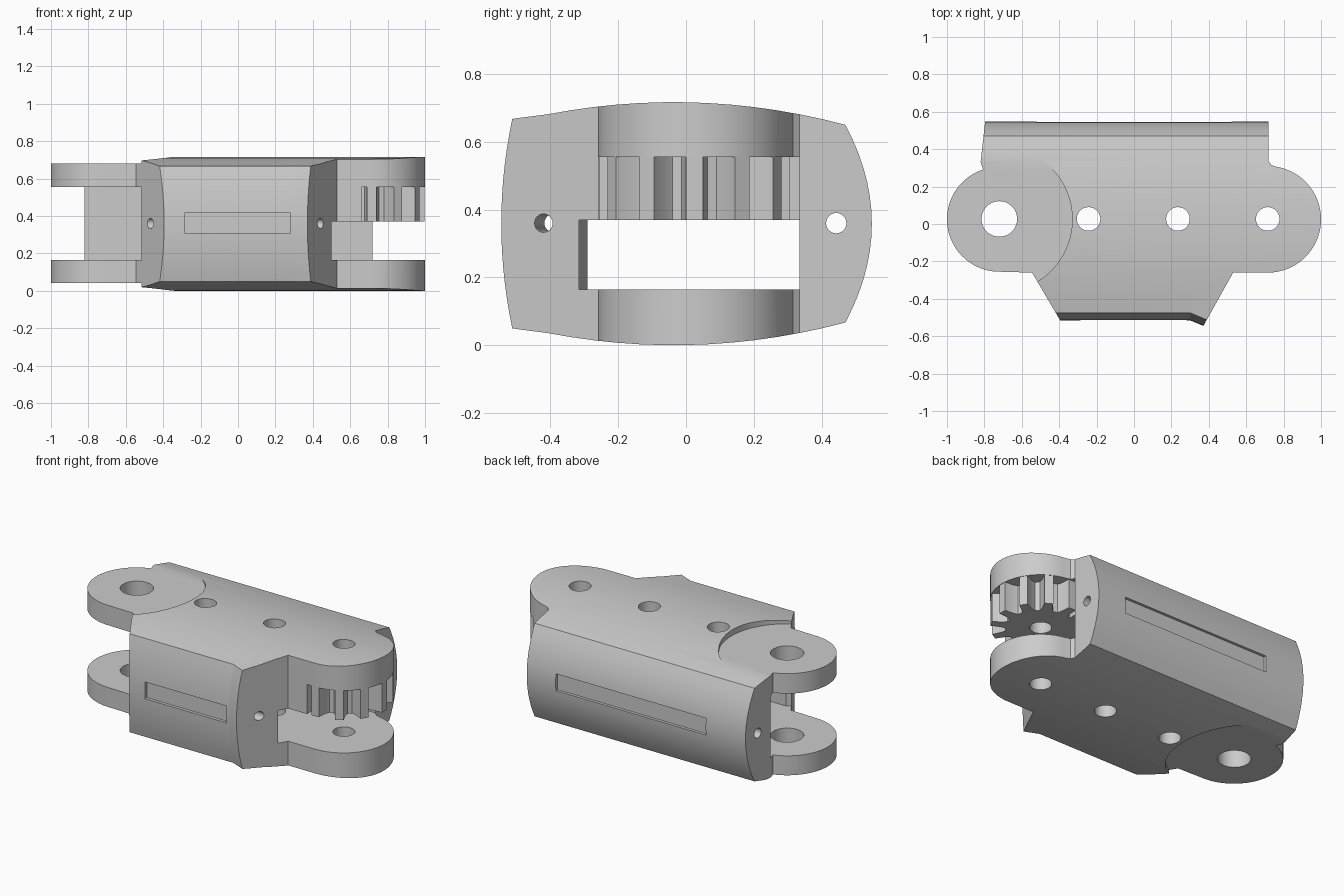
import bpy, bmesh
from math import sin, cos, pi, radians
from mathutils import Vector

cube = bpy.data.objects.get("Cube")
if cube:
    bpy.data.objects.remove(cube, do_unlink=True)

grey = bpy.data.materials.new("plain_grey")
grey.use_nodes = True
grey.diffuse_color = (0.6, 0.6, 0.6, 1)
grey.node_tree.nodes["Principled BSDF"].inputs["Base Color"].default_value = (0.6, 0.6, 0.6, 1)

HEIGHT = 0.717
LEFT = (-0.72, 0.025)
RIGHT = (0.715, 0.025)


def finish(name, bm):
    bmesh.ops.recalc_face_normals(bm, faces=bm.faces)
    mesh = bpy.data.meshes.new(name)
    bm.to_mesh(mesh)
    bm.free()
    mesh.materials.append(grey)
    ob = bpy.data.objects.new(name, mesh)
    bpy.context.collection.objects.link(ob)
    return ob


def loft(name, rings):
    """Solid through matching closed rings of 3D points."""
    bm = bmesh.new()
    rows = [[bm.verts.new(p) for p in ring] for ring in rings]
    n = len(rows[0])
    for a, b in zip(rows, rows[1:]):
        for i in range(n):
            j = (i + 1) % n
            bm.faces.new((a[i], a[j], b[j], b[i]))
    bm.faces.new(rows[0])
    bm.faces.new(rows[-1])
    return finish(name, bm)


def prism(name, pts, z0, z1):
    return loft(name, [[(x, y, z) for x, y in pts] for z in (z0, z1)])


def box(name, x0, x1, y0, y1, z0, z1):
    return prism(name, [(x0, y0), (x1, y0), (x1, y1), (x0, y1)], z0, z1)


def rod(name, p0, p1, r, n=48):
    p0, p1 = Vector(p0), Vector(p1)
    turn = (p1 - p0).to_track_quat('Z', 'Y')
    circle = [turn @ Vector((r * cos(2 * pi * i / n), r * sin(2 * pi * i / n), 0)) for i in range(n)]
    return loft(name, [[p + c for c in circle] for p in (p0, p1)])


def arc(centre, r, a0, a1, n=40):
    steps = [radians(a0 + (a1 - a0) * i / n) for i in range(n + 1)]
    return [(centre[0] + r * cos(a), centre[1] + r * sin(a)) for a in steps]


def bulge(p, q, sag, n=14):
    """Shallow curve from p up to, but not including, q, swelling to the right of travel."""
    p, q = Vector(p), Vector(q)
    d = (q - p).normalized()
    out = Vector((d.y, -d.x))
    return [p.lerp(q, i / n) + out * sag * 4 * (i / n) * (1 - i / n) for i in range(n)]


def combine(ob, other, operation='DIFFERENCE'):
    other.hide_render = True
    mod = ob.modifiers.new("combine", 'BOOLEAN')
    mod.object, mod.operation, mod.solver = other, operation, 'EXACT'
    bpy.context.view_layer.update()
    graph = bpy.context.evaluated_depsgraph_get()
    mesh = bpy.data.meshes.new_from_object(ob.evaluated_get(graph))
    ob.modifiers.clear()
    ob.data = mesh
    bpy.data.objects.remove(other, do_unlink=True)


# Barrel-shaped cross-section, with the front flaring out near the right end
back_top, front_top = (0.47, 0.65), (-0.475, 0.667)
back_low, front_low = (0.47, HEIGHT - 0.65), (-0.475, HEIGHT - 0.667)
section = (bulge(back_top, front_top, 0.058) + bulge(front_top, front_low, 0.04)
           + bulge(front_low, back_low, 0.058) + bulge(back_low, back_top, 0.078))
rings = [[(x, y - (flare if y < -0.474 else 0), z) for y, z in section]
         for x, flare in ((-1.1, 0), (0.3, 0), (0.4, 0.042), (1.1, 0.042))]
body = loft("finger_link_body", rings)

# Plan outline with a rounded lug at each end and a tapered front
outline = ([(-0.79, 0.6), (-0.82, 0.33)] + arc(LEFT, 0.28, 108, 270)
           + [(-0.545, -0.26), (-0.345, -0.6), (0.34, -0.6), (0.53, -0.26)]
           + arc(RIGHT, 0.285, -90, 80) + [(0.735, 0.315), (0.72, 0.335), (0.72, 0.6)])
combine(body, prism("plan_cutter", outline, -0.1, 0.9), 'INTERSECT')

# Recesses above and below the left lugs, and the gap between them
for z0, z1 in ((-0.2, 0.043), (0.68, 0.9)):
    combine(body, rod("lug_recess_cutter", (*LEFT, z0), (*LEFT, z1), 0.39, 96))
gap = arc(LEFT, 0.39, -90, 52.6) + [(-1.2, 0.335), (-1.2, -0.365)]
combine(body, prism("lug_gap_cutter", gap, 0.165, 0.555))

# Channel along the whole length, and the gap around the gear
channel = [(-1.2, -0.29), (0.3, -0.29), (0.45, -0.315), (1.2, -0.315), (1.2, 0.335), (-1.2, 0.335)]
combine(body, prism("channel_cutter", channel, 0.165, 0.37))
combine(body, box("gear_gap_cutter", 0.66, 1.2, -0.5, 0.335, 0.36, 0.555))

# Gear fixed under the upper right lug
teeth = 12
gear_points = []
for k in range(teeth):
    for degrees, r in ((-11, 0.2), (-7.5, 0.225), (-5, 0.283), (5, 0.283), (7.5, 0.225), (11, 0.2)):
        a = 2 * pi * k / teeth + radians(degrees)
        gear_points.append((RIGHT[0] + r * cos(a), RIGHT[1] + r * sin(a)))
combine(body, prism("gear", gear_points, 0.37, 0.6), 'UNION')

# Upright pin holes
for x, r in ((LEFT[0], 0.095), (-0.243, 0.063), (0.235, 0.063), (RIGHT[0], 0.063)):
    combine(body, rod("pin_hole_cutter", (x, 0.027, -0.2), (x, 0.027, 1), r))

# Lengthwise cord holes near the front and back
combine(body, rod("front_cord_cutter", (-0.9, -0.376, 0.36), (0.9, -0.435, 0.36), 0.027, 24))
combine(body, rod("back_cord_cutter", (-1.2, 0.443, 0.36), (1.2, 0.443, 0.36), 0.03, 24))

# Shallow slots on the front and back faces
combine(body, box("front_slot_cutter", -0.285, 0.28, -0.7, -0.495, 0.31, 0.415))
combine(body, box("back_slot_cutter", -0.52, 0.52, 0.528, 0.7, 0.31, 0.415))

bpy.ops.object.select_all(action='DESELECT')
body.select_set(True)
bpy.context.view_layer.objects.active = body
bpy.ops.object.shade_smooth_by_angle(angle=radians(22))
